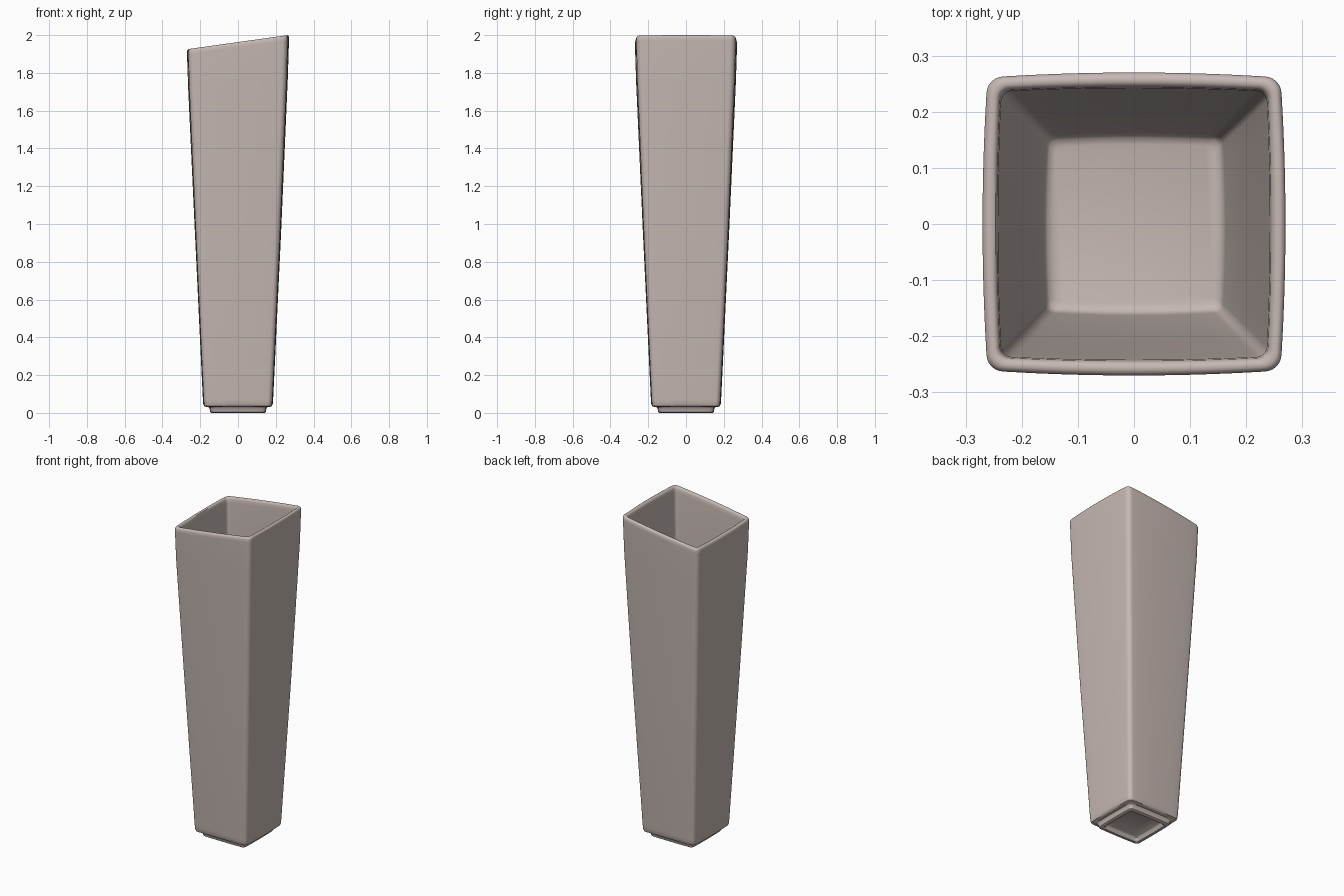
import bpy
import bmesh
import math

if "Cube" in bpy.data.objects:
    bpy.data.objects.remove(bpy.data.objects["Cube"], do_unlink=True)

RIM_SLOPE = 0.14   # the rim rises towards +x


def outline(half, radius, bow):
    """Rounded square with gently bowed sides, counter-clockwise."""
    points = []
    c = half - bow - radius
    for k in range(4):
        a0 = k * math.pi / 2
        cs, sn = math.cos(a0), math.sin(a0)
        local = []
        for i in range(1, 10):            # bowed side facing local +x
            t = -1 + i / 5
            local.append((half - bow * t * t, c * t))
        for i in range(7):                # rounded corner
            a = i * math.pi / 12
            local.append((c + radius * math.cos(a), c + radius * math.sin(a)))
        points += [(x * cs - y * sn, x * sn + y * cs) for x, y in local]
    return points


def loft(name, rings, material):
    """Skin square rings (half width, height, corner radius, bow, tilt), capping both ends."""
    bm = bmesh.new()
    loops = []
    for half, z, radius, bow, tilt in rings:
        loops.append([bm.verts.new((x, y, z + RIM_SLOPE * tilt * x))
                      for x, y in outline(half, radius, bow)])
    for low, high in zip(loops, loops[1:]):
        n = len(low)
        for i in range(n):
            j = (i + 1) % n
            bm.faces.new((low[i], low[j], high[j], high[i]))
    bm.faces.new(loops[0][::-1])
    bm.faces.new(loops[-1])
    bmesh.ops.recalc_face_normals(bm, faces=bm.faces)
    mesh = bpy.data.meshes.new(name)
    bm.to_mesh(mesh)
    bm.free()
    obj = bpy.data.objects.new(name, mesh)
    bpy.context.collection.objects.link(obj)
    mesh.materials.append(material)
    bpy.ops.object.select_all(action='DESELECT')
    obj.select_set(True)
    bpy.context.view_layer.objects.active = obj
    bpy.ops.object.shade_smooth_by_angle(angle=math.radians(40))
    return obj


ceramic = bpy.data.materials.new("warm grey ceramic")
ceramic.use_nodes = True
colour = (0.56, 0.48, 0.45, 1)
ceramic.diffuse_color = colour
ceramic.node_tree.nodes["Principled BSDF"].inputs["Base Color"].default_value = colour

# Vase body: hollow foot, tapering wall, rounded slanted rim, inner wall and floor
loft("vase_body", [
    (0.112, 0.025, 0.012, 0.002, 0),
    (0.118, 0.020, 0.014, 0.002, 0),
    (0.121, 0.005, 0.015, 0.002, 0),
    (0.126, 0.000, 0.016, 0.002, 0),
    (0.141, 0.000, 0.018, 0.002, 0),
    (0.147, 0.004, 0.020, 0.002, 0),
    (0.151, 0.026, 0.020, 0.002, 0),
    (0.156, 0.031, 0.020, 0.002, 0),
    (0.170, 0.032, 0.022, 0.003, 0),
    (0.179, 0.036, 0.024, 0.003, 0),
    (0.184, 0.046, 0.026, 0.004, 0),
    (0.186, 0.070, 0.026, 0.004, 0),
    (0.228, 0.950, 0.028, 0.005, 0),
    (0.264, 1.750, 0.030, 0.006, 0.8),
    (0.270, 1.935, 0.031, 0.007, 1),
    (0.270, 1.952, 0.031, 0.007, 1),
    (0.267, 1.959, 0.030, 0.007, 1),
    (0.261, 1.963, 0.027, 0.006, 1),
    (0.253, 1.963, 0.024, 0.006, 1),
    (0.247, 1.959, 0.021, 0.005, 1),
    (0.244, 1.951, 0.020, 0.005, 1),
    (0.242, 1.930, 0.020, 0.005, 1),
    (0.236, 1.750, 0.019, 0.005, 0.8),
    (0.202, 0.950, 0.018, 0.004, 0),
    (0.163, 0.095, 0.016, 0.004, 0),
    (0.160, 0.080, 0.016, 0.004, 0),
    (0.154, 0.072, 0.015, 0.003, 0),
    (0.142, 0.068, 0.013, 0.002, 0),
], ceramic)
